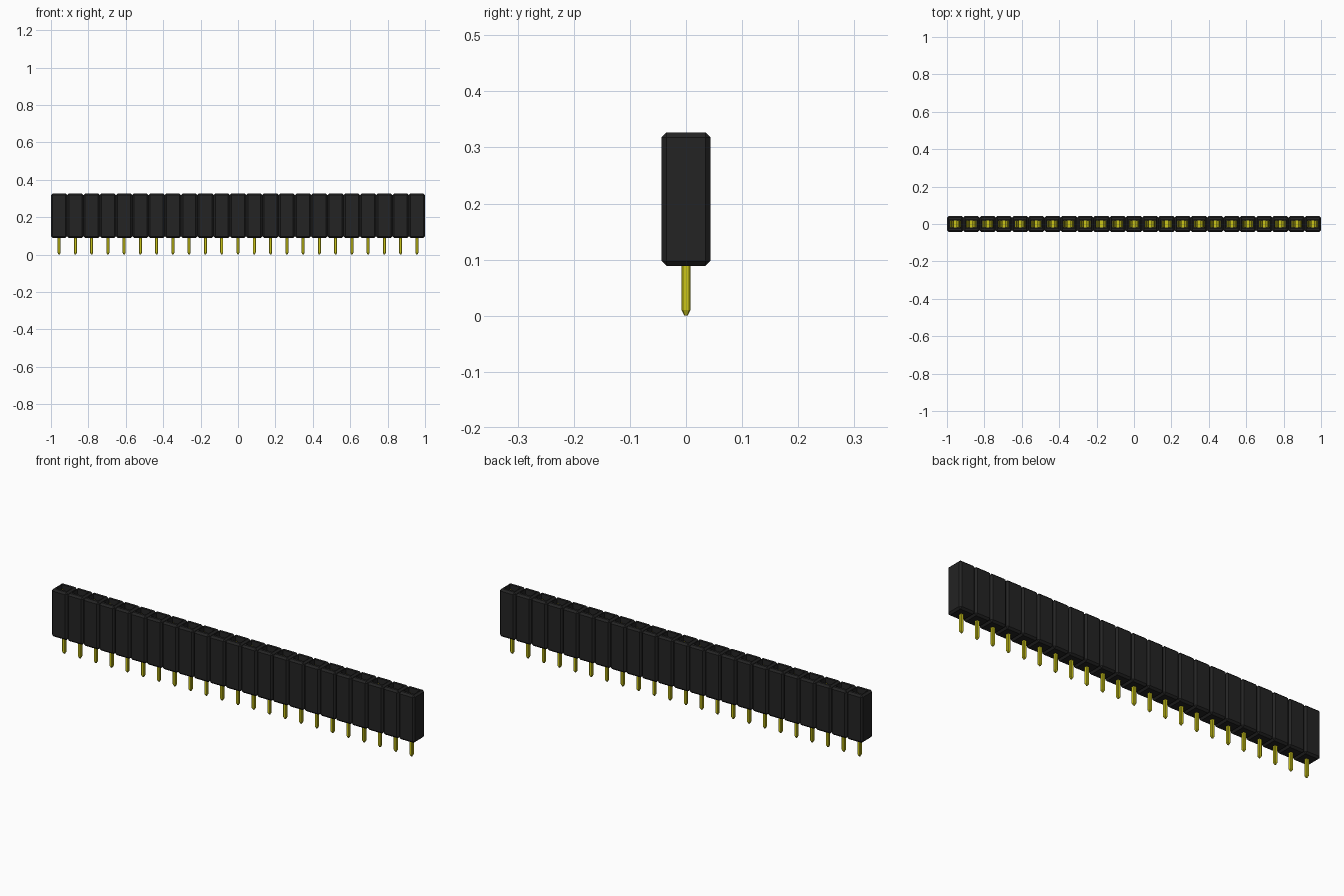
import bpy, bmesh
from mathutils import Vector

cube = bpy.data.objects.get("Cube")
if cube:
    bpy.data.objects.remove(cube, do_unlink=True)

COUNT = 23
PITCH = 2.0 / COUNT
Z0, Z1 = 0.089, 0.327          # housing bottom and top
HOLE_X, HOLE_Y = 0.030, 0.023  # socket half sizes
FLOOR = 0.14                   # socket floor height


def material(name, color):
    m = bpy.data.materials.new(name)
    m.diffuse_color = (*color, 1)
    m.use_nodes = True
    bsdf = next(n for n in m.node_tree.nodes if n.type == 'BSDF_PRINCIPLED')
    bsdf.inputs["Base Color"].default_value = (*color, 1)
    bsdf.inputs["Roughness"].default_value = 0.6
    return m


black = material("black plastic", (0.017, 0.017, 0.017))
gold = material("yellow metal", (0.60, 0.56, 0.01))


def repeated_part(name, bm, mat):
    """Make an object at the first position and repeat it along the row."""
    bmesh.ops.recalc_face_normals(bm, faces=bm.faces[:])
    mesh = bpy.data.meshes.new(name)
    bm.to_mesh(mesh)
    bm.free()
    mesh.materials.append(mat)
    ob = bpy.data.objects.new(name, mesh)
    bpy.context.collection.objects.link(ob)
    ob.location.x = -1 + PITCH / 2
    arr = ob.modifiers.new("Row", 'ARRAY')
    arr.count = COUNT
    arr.use_relative_offset = False
    arr.use_constant_offset = True
    arr.constant_offset_displace = (PITCH, 0, 0)
    return ob


def top_face(bm):
    return max(bm.faces, key=lambda f: (f.normal.z > 0.9, f.calc_center_median().z))


# Housing cell: chamfered block with a rectangular socket in the top
bm = bmesh.new()
bmesh.ops.create_cube(bm, size=1)
for v in bm.verts:
    v.co = Vector((v.co.x * PITCH, v.co.y * PITCH, (Z0 + Z1) / 2 + v.co.z * (Z1 - Z0)))
bmesh.ops.bevel(bm, geom=bm.edges[:], offset=0.009, offset_type='OFFSET',
                segments=1, profile=0.5, affect='EDGES')
bm.normal_update()
mouth = top_face(bm)
bmesh.ops.inset_individual(bm, faces=[mouth], thickness=0.01)
for v in mouth.verts:
    v.co.x = HOLE_X if v.co.x > 0 else -HOLE_X
    v.co.y = HOLE_Y if v.co.y > 0 else -HOLE_Y
floor = bmesh.ops.extrude_discrete_faces(bm, faces=[mouth])["faces"][0]
for v in floor.verts:
    v.co.z = FLOOR
repeated_part("housing", bm, black)

# Pin: square section with chamfered corners and a tapered tip
bm = bmesh.new()
rings = []
for half, chamfer, z in ((0.003, 0.001, 0.0), (0.008, 0.0025, 0.010), (0.008, 0.0025, 0.10)):
    a, b = half, half - chamfer
    outline = [(a, -b), (a, b), (b, a), (-b, a), (-a, b), (-a, -b), (-b, -a), (b, -a)]
    rings.append([bm.verts.new((x, y, z)) for x, y in outline])
for lo, hi in zip(rings, rings[1:]):
    for i in range(8):
        j = (i + 1) % 8
        bm.faces.new((lo[i], lo[j], hi[j], hi[i]))
bm.faces.new(rings[0][::-1])
bm.faces.new(rings[-1])
repeated_part("pin", bm, gold)

# Contact: two bowed spring leaves and a base plate inside each socket
bm = bmesh.new()
leaf = [(0.024, FLOOR + 0.002), (0.022, 0.20), (0.007, 0.27), (0.019, 0.305)]
T, W = 0.004, 0.018            # leaf thickness and half width
for side in (1, -1):
    profile = leaf + [(x + T, z) for x, z in reversed(leaf)]
    front = [bm.verts.new((side * x, -W, z)) for x, z in profile]
    back = [bm.verts.new((side * x, W, z)) for x, z in profile]
    n = len(profile)
    for i in range(n):
        j = (i + 1) % n
        bm.faces.new((front[i], front[j], back[j], back[i]))
    for i in range(len(leaf) - 1):
        for row in (front, back):
            bm.faces.new((row[i], row[i + 1], row[n - 2 - i], row[n - 1 - i]))
base = bmesh.ops.create_cube(bm, size=1)["verts"]
for v in base:
    v.co = Vector((v.co.x * 0.054, v.co.y * 2 * W, FLOOR + 0.003 + v.co.z * 0.005))
repeated_part("contact", bm, gold)
